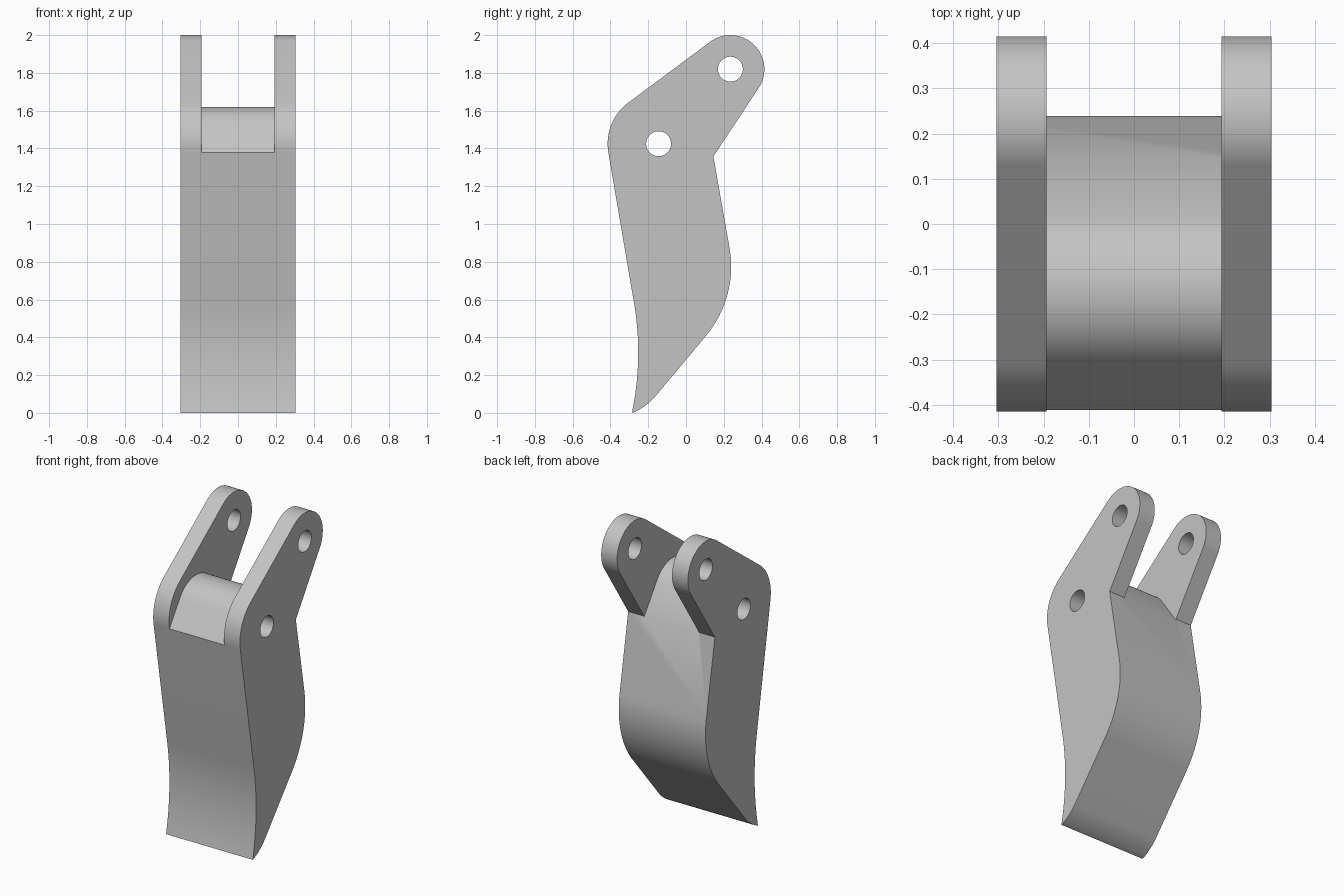
import bpy, bmesh
from math import sin, cos, radians

cube = bpy.data.objects.get("Cube")
if cube:
    bpy.data.objects.remove(cube, do_unlink=True)

HALF_WIDTH, HALF_SLOT = 0.304, 0.193
LOWER_PIN, UPPER_PIN = (-0.145, 1.425), (0.235, 1.82)
PIN_RADIUS = 0.066


def arc(centre, radius, start, end, steps):
    """Points on an arc in the y-z plane, angles in degrees."""
    angles = [radians(start + (end - start) * i / steps) for i in range(steps + 1)]
    return [(centre[0] + radius * cos(a), centre[1] + radius * sin(a)) for a in angles]


def extrude_profile(name, profile, half_width):
    """Solid made by sweeping a y-z profile along x."""
    bm = bmesh.new()
    face = bm.faces.new([bm.verts.new((-half_width, y, z)) for y, z in profile])
    swept = bmesh.ops.extrude_face_region(bm, geom=[face])["geom"]
    moved = [v for v in swept if isinstance(v, bmesh.types.BMVert)]
    bmesh.ops.translate(bm, verts=moved, vec=(2 * half_width, 0, 0))
    bmesh.ops.recalc_face_normals(bm, faces=bm.faces)
    mesh = bpy.data.meshes.new(name)
    bm.to_mesh(mesh)
    bm.free()
    obj = bpy.data.objects.new(name, mesh)
    bpy.context.collection.objects.link(obj)
    return obj


# Side outline, clockwise from the cutting tip
outline = (
    arc((-1.803, 0.32), 1.55, -11.9, 10, 16)        # hollow front of the blade
    + arc(LOWER_PIN, 0.27, 190, 126.6, 16)          # front shoulder
    + arc(UPPER_PIN, 0.18, 126.6, -33.2, 36)        # rounded lug end
    + [(0.145, 1.358)]                              # corner below the lug
    + arc((-0.333, 0.775), 0.572, 10.4, -39.6, 20)  # bulging back
    + arc((-0.396, 0.285), 0.306, -39.6, -67, 8)    # underside near the tip
)
body = extrude_profile("tooth_body", outline, HALF_WIDTH)

# Slot between the lugs, leaving a rounded boss around the lower pin hole
slot_profile = (
    [(-0.467, 1.297)]
    + arc(LOWER_PIN, 0.195, 146.1, 35.3, 28)
    + [(0.201, 1.27), (0.7, 1.27), (0.7, 2.2), (-0.7, 2.2), (-0.7, 1.297)]
)
cutters = [extrude_profile("slot_cutter", slot_profile, HALF_SLOT)]

# Pin holes through the full width
for label, centre in (("lower", LOWER_PIN), ("upper", UPPER_PIN)):
    circle = arc(centre, PIN_RADIUS, 0, 360, 40)[:-1]
    cutters.append(extrude_profile(label + "_hole_cutter", circle, 0.5))

bpy.ops.object.select_all(action="DESELECT")
bpy.context.view_layer.objects.active = body
body.select_set(True)
for cutter in cutters:
    cutter.hide_render = True
    mod = body.modifiers.new(cutter.name, "BOOLEAN")
    mod.operation = "DIFFERENCE"
    mod.solver = "EXACT"
    mod.object = cutter
    bpy.ops.object.modifier_apply(modifier=mod.name)
    bpy.data.objects.remove(cutter, do_unlink=True)

bpy.ops.object.shade_smooth_by_angle(angle=radians(30))

# Plain grey metal
grey = bpy.data.materials.new("grey_metal")
grey.use_nodes = True
colour = (0.55, 0.55, 0.55, 1)
grey.diffuse_color = colour
grey.node_tree.nodes["Principled BSDF"].inputs["Base Color"].default_value = colour
body.data.materials.clear()
body.data.materials.append(grey)
